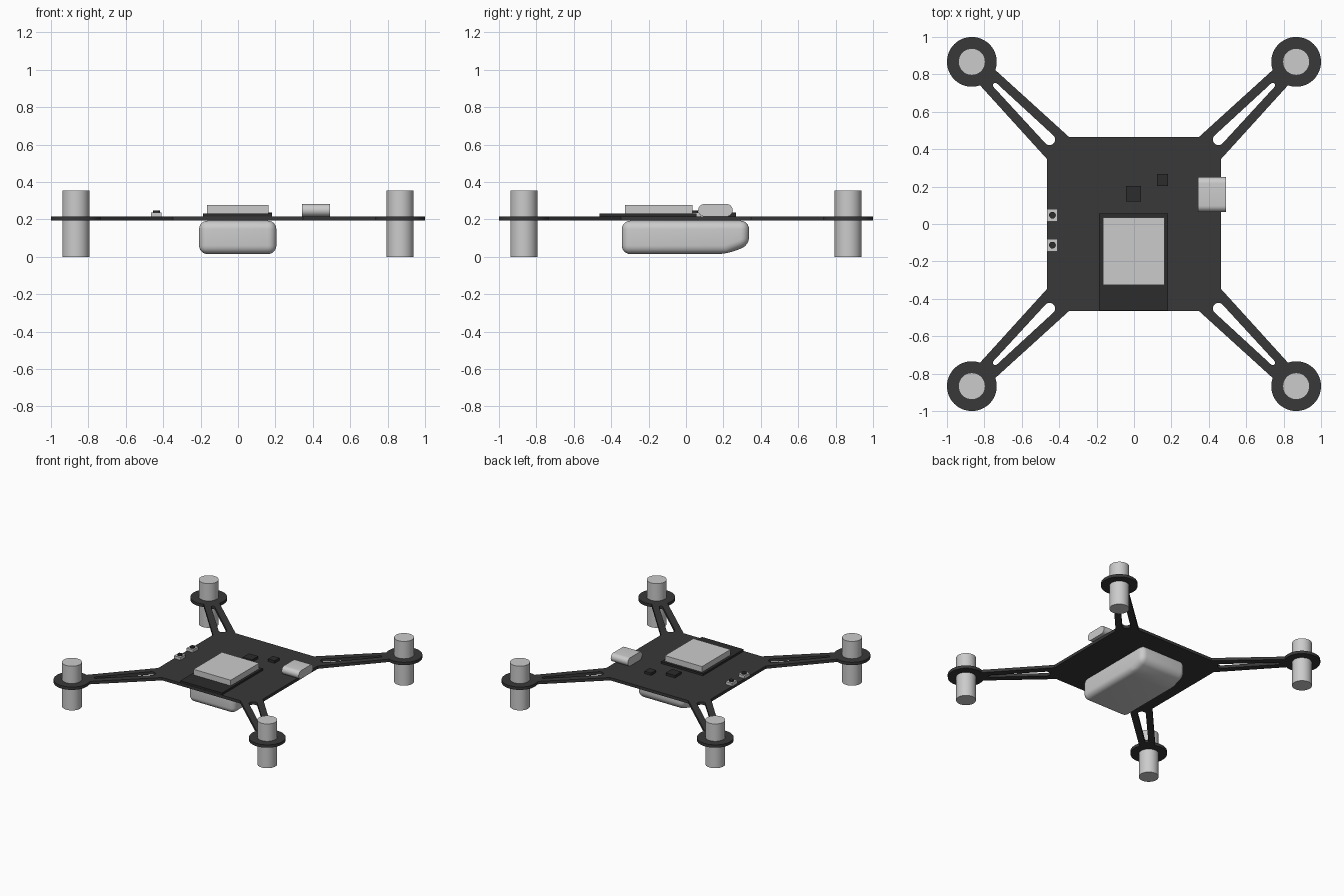
import bpy, bmesh
from math import pi, sin, cos, atan2, acos, hypot
from mathutils import Vector

if "Cube" in bpy.data.objects:
    bpy.data.objects.remove(bpy.data.objects["Cube"])

Z0, Z1 = 0.193, 0.216          # board underside and top
C = 0.867                      # motor centre offset
CORNERS = [(1, 1), (-1, 1), (-1, -1), (1, -1)]


def material(name, v):
    m = bpy.data.materials.new(name)
    m.diffuse_color = (v, v, v, 1)
    m.use_nodes = True
    m.node_tree.nodes["Principled BSDF"].inputs["Base Color"].default_value = m.diffuse_color
    return m


board_black = material("board_black", 0.04)
chip_black = material("chip_black", 0.025)


def arc(cx, cy, r, a0, a1, n):
    return [(cx + r * cos(a0 + (a1 - a0) * i / n), cy + r * sin(a0 + (a1 - a0) * i / n)) for i in range(n + 1)]


def smooth(ob, angle=0.6):
    bpy.ops.object.select_all(action='DESELECT')
    ob.select_set(True)
    bpy.context.view_layer.objects.active = ob
    bpy.ops.object.shade_smooth_by_angle(angle=angle)


def box(name, x0, x1, y0, y1, z0, z1, mat=None):
    bpy.ops.mesh.primitive_cube_add(size=1, location=((x0 + x1) / 2, (y0 + y1) / 2, (z0 + z1) / 2))
    ob = bpy.context.object
    ob.name = name
    ob.scale = (x1 - x0, y1 - y0, z1 - z0)
    if mat:
        ob.data.materials.append(mat)
    return ob


def cylinder(name, x, y, r, z0, z1, n=48, mat=None):
    bpy.ops.mesh.primitive_cylinder_add(vertices=n, radius=r, depth=z1 - z0, location=(x, y, (z0 + z1) / 2))
    ob = bpy.context.object
    ob.name = name
    if mat:
        ob.data.materials.append(mat)
    smooth(ob)
    return ob


def side_prism(name, pts, x0, x1, bevel=0):
    """Extrude a (y, z) profile along x, optionally rounding every edge."""
    bm = bmesh.new()
    f = bm.faces.new([bm.verts.new((x0, y, z)) for y, z in pts])
    g = bmesh.ops.extrude_face_region(bm, geom=[f])
    bmesh.ops.translate(bm, vec=(x1 - x0, 0, 0), verts=[v for v in g['geom'] if isinstance(v, bmesh.types.BMVert)])
    bmesh.ops.recalc_face_normals(bm, faces=bm.faces)
    if bevel:
        bmesh.ops.bevel(bm, geom=bm.edges[:], offset=bevel, segments=6, profile=0.5, affect='EDGES')
    me = bpy.data.meshes.new(name)
    bm.to_mesh(me)
    bm.free()
    ob = bpy.data.objects.new(name, me)
    bpy.context.collection.objects.link(ob)
    smooth(ob)
    return ob


# Frame: one flat outline with arms and motor rings, slots cut as holes
def corner_outline():
    """Boundary of the +x +y arm, counter-clockwise."""
    a = pi / 4 + pi
    half = 0.45
    ring = arc(C, C, 0.133, a + half, a + 2 * pi - half, 44)
    return [(0.465, 0.347)] + ring + [(0.347, 0.465)]


def slot():
    """Tapered slot: large round at the body, small one at the ring."""
    p, q, r0, r1 = 0.452, 0.742, 0.03, 0.013
    t = acos((r0 - r1) / ((q - p) * 2 ** 0.5))
    a = pi / 4
    return arc(p, p, r0, a + t, a + 2 * pi - t, 16) + arc(q, q, r1, a - t, a + t, 8)


def mirrored(pts, sx, sy):
    out = [(x * sx, y * sy) for x, y in pts]
    return out if sx * sy > 0 else out[::-1]


cu = bpy.data.curves.new("frame", 'CURVE')
cu.dimensions = '2D'
cu.fill_mode = 'BOTH'
cu.extrude = (Z1 - Z0) / 2


def add_loop(pts):
    s = cu.splines.new('POLY')
    s.points.add(len(pts) - 1)
    for p, (x, y) in zip(s.points, pts):
        p.co = (x, y, 0, 1)
    s.use_cyclic_u = True


add_loop([p for s in CORNERS for p in mirrored(corner_outline(), *s)])
for sx, sy in CORNERS:
    add_loop(mirrored(slot(), sx, sy))
    add_loop(arc(C * sx, C * sy, 0.072, 0, 2 * pi * 47 / 48, 47))
frame = bpy.data.objects.new("frame", cu)
frame.location.z = (Z0 + Z1) / 2
bpy.context.collection.objects.link(frame)
bpy.ops.object.select_all(action='DESELECT')
frame.select_set(True)
bpy.context.view_layer.objects.active = frame
bpy.ops.object.convert(target='MESH')
frame = bpy.context.object
frame.name = "frame"
frame.data.materials.clear()
frame.data.materials.append(board_black)
smooth(frame)

# Motors
for i, (sx, sy) in enumerate(CORNERS):
    cylinder(f"motor_{i + 1}", C * sx, C * sy, 0.072, 0, 0.355)

# Battery slung underneath, with a sloped rear end
side_prism("battery", [(-0.343, 0.015), (0.215, 0.015), (0.337, 0.06), (0.337, 0.193), (-0.343, 0.193)],
           -0.208, 0.205, 0.045)

# Radio module: dark carrier board and metal shield
box("module_board", -0.188, 0.182, -0.462, 0.055, Z1, 0.232, chip_black)
box("module_shield", -0.167, 0.163, -0.325, 0.035, 0.232, 0.277)

# Small chips
box("large_chip", -0.043, 0.038, 0.121, 0.202, Z1, 0.236, chip_black)
box("small_chip", 0.123, 0.182, 0.203, 0.266, Z1, 0.236, chip_black)

# Charging port with a stadium cross-section
r = 0.033
side_prism("charging_port", arc(0.217, 0.249, r, -pi / 2, pi / 2, 12) + arc(0.098, 0.249, r, pi / 2, 3 * pi / 2, 12),
           0.342, 0.493)

# Push buttons on the left edge
for i, y in enumerate((0.047, -0.113)):
    box(f"button_body_{i + 1}", -0.465, -0.408, y - 0.033, y + 0.033, Z1, 0.238)
    cylinder(f"button_cap_{i + 1}", -0.436, y, 0.018, 0.238, 0.248, 24, chip_black)
